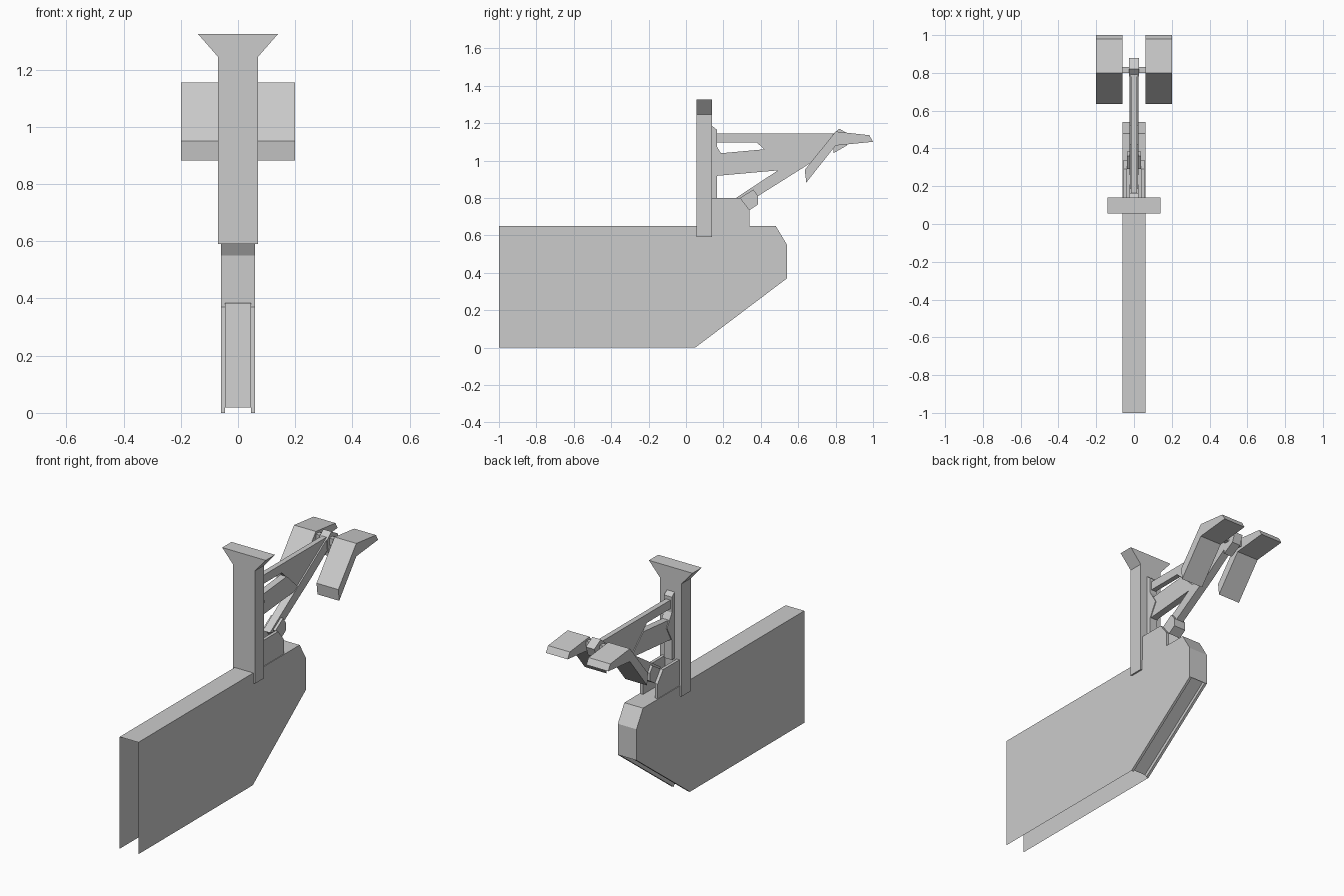
import bpy, bmesh


def build(name, verts, faces, fix=True):
    me = bpy.data.meshes.new(name)
    me.from_pydata(verts, [], faces)
    if fix:
        bm = bmesh.new()
        bm.from_mesh(me)
        bmesh.ops.recalc_face_normals(bm, faces=bm.faces)
        bm.to_mesh(me)
        bm.free()
    ob = bpy.data.objects.new(name, me)
    bpy.context.collection.objects.link(ob)
    return ob


def side_prism(name, profile, x0, x1):
    """Extrude a (y, z) outline from x0 to x1."""
    n = len(profile)
    verts = [(x, y, z) for x in (x0, x1) for y, z in profile]
    faces = [list(range(n)), list(range(n, 2 * n))]
    faces += [(i, (i + 1) % n, n + (i + 1) % n, n + i) for i in range(n)]
    return build(name, verts, faces)


def mirrored_pair(name, profile, x0, x1):
    ob = side_prism(name, profile, x0, x1)
    ob.modifiers.new("mirror", "MIRROR")
    return ob


# Fin: thin folded shell, open at the front and underneath
W, R = 0.06, 0.045
fin = [(0.05, 0), (-1, 0), (-1, 0.65), (0.48, 0.65), (0.54, 0.55), (0.54, 0.37)]
rec = [(0.54, 0.37), (0.05, 0)]
inner = [(0.528, 0.385), (0.038, 0.018)]
verts = [(x, y, z) for x in (-W, W) for y, z in fin]
faces = [list(range(5, -1, -1)), list(range(6, 12))]
faces += [(i, i + 1, i + 7, i + 6) for i in (2, 3, 4)]
# Sloping rim strips with a recessed panel between them
verts += [(x, y, z) for x in (-R, R) for y, z in rec + inner]
faces += [(5, 0, 13, 12), (11, 6, 17, 16),
          (12, 13, 15, 14), (16, 17, 19, 18),
          (14, 15, 19, 18), (12, 14, 18, 16)]
build("fin_shell", verts, faces)

# Post with flared top
outline = [(-0.07, 0.59), (0.07, 0.59), (0.07, 1.245), (0.14, 1.325),
           (-0.14, 1.325), (-0.07, 1.245)]
n = len(outline)
build("post", [(x, y, z) for y in (0.055, 0.14) for x, z in outline],
      [list(range(n)), list(range(n, 2 * n))] +
      [(i, (i + 1) % n, n + (i + 1) % n, n + i) for i in range(n)])

# Bracket on the back of the post
side_prism("post_bracket", [(0.14, 0.80), (0.14, 1.185), (0.165, 1.165),
           (0.165, 1.075), (0.21, 1.0), (0.165, 0.915), (0.165, 0.80)], -0.025, 0.025)

# Twin plates carrying the lower strut
mirrored_pair("base_plate", [(0.14, 0.65), (0.14, 0.80), (0.29, 0.80),
              (0.34, 0.735), (0.34, 0.65)], 0.038, 0.056)

# Upper arm, with a triangular web under it
side_prism("upper_arm", [(0.165, 1.095), (0.165, 1.145), (0.80, 1.145), (0.82, 1.13),
           (0.52, 0.965), (0.38, 1.095)], -0.015, 0.015)

# Middle lever
side_prism("middle_lever", [(0.165, 0.918), (0.21, 1.0), (0.18, 1.038), (0.42, 1.06),
           (0.52, 0.965), (0.49, 0.947)], -0.02, 0.02)

# Diagonal strut and its foot
side_prism("lower_strut", [(0.26, 0.795), (0.80, 1.15), (0.83, 1.10), (0.64, 0.97),
           (0.385, 0.81), (0.33, 0.77)], -0.023, 0.023)
side_prism("strut_foot", [(0.29, 0.80), (0.34, 0.735), (0.385, 0.765), (0.385, 0.81),
           (0.36, 0.845)], -0.038, 0.038)

# Tip joint and cross pin
side_prism("tip_joint", [(0.78, 1.135), (0.82, 1.17), (0.88, 1.135), (0.86, 1.08),
           (0.79, 1.04)], -0.027, 0.027)
side_prism("cross_pin", [(0.80, 1.10), (0.80, 1.14), (0.83, 1.14), (0.83, 1.10)], -0.065, 0.065)

# Bent pads on either side of the tip
mirrored_pair("pad", [(0.635, 0.95), (0.643, 0.882), (0.80, 1.08), (1.0, 1.10),
              (0.98, 1.135), (0.80, 1.155)], 0.06, 0.20)
